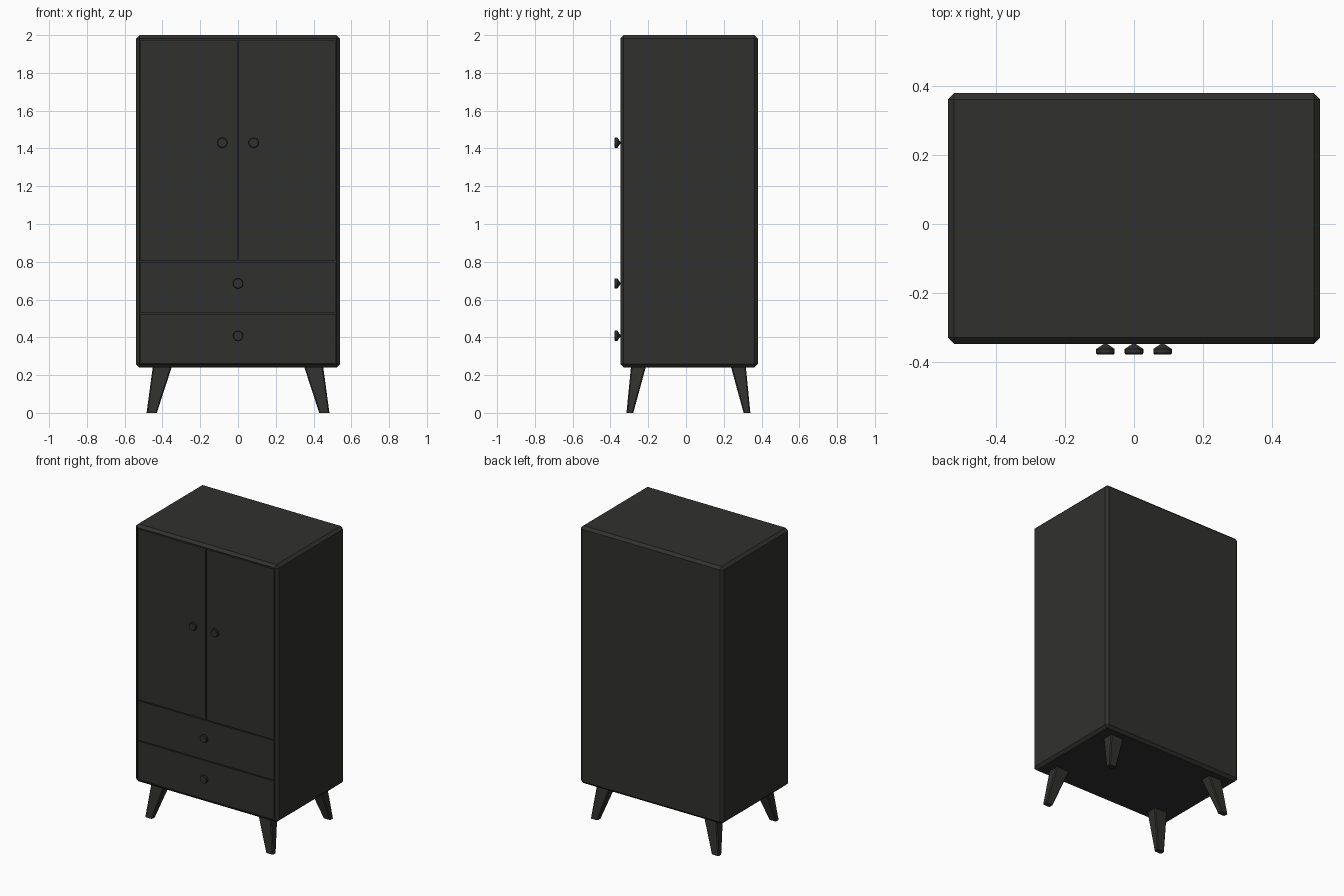
import bpy, bmesh, math
from mathutils import Matrix

if "Cube" in bpy.data.objects:
    bpy.data.objects.remove(bpy.data.objects["Cube"])

mat = bpy.data.materials.new("charcoal")
mat.diffuse_color = (0.03, 0.03, 0.028, 1)
mat.use_nodes = True
mat.node_tree.nodes["Principled BSDF"].inputs["Base Color"].default_value = mat.diffuse_color

FRONT, BACK = -0.348, 0.38
MID = (FRONT + BACK) / 2


def finish(name, bm):
    bmesh.ops.recalc_face_normals(bm, faces=bm.faces)
    mesh = bpy.data.meshes.new(name)
    bm.to_mesh(mesh)
    bm.free()
    mesh.materials.append(mat)
    ob = bpy.data.objects.new(name, mesh)
    bpy.context.collection.objects.link(ob)
    return ob


def box(x0, x1, y0, y1, z0, z1, bevel=0.0):
    bm = bmesh.new()
    bmesh.ops.create_cube(bm, size=1)
    for v in bm.verts:
        v.co.x = x1 if v.co.x > 0 else x0
        v.co.y = y1 if v.co.y > 0 else y0
        v.co.z = z1 if v.co.z > 0 else z0
    if bevel:
        bmesh.ops.bevel(bm, geom=bm.edges[:], offset=bevel, segments=1,
                        affect='EDGES', profile=0.5)
    return bm


# Cabinet with chamfered edges and a shallow front recess
bm = box(-0.54, 0.54, FRONT, BACK, 0.24, 2.0, 0.018)
bm.normal_update()
front = max((f for f in bm.faces if f.normal.y < -0.99), key=lambda f: f.calc_area())
bmesh.ops.inset_individual(bm, faces=[front], thickness=0.002)
recess = bmesh.ops.extrude_discrete_faces(bm, faces=[front])["faces"][0]
bmesh.ops.translate(bm, verts=recess.verts[:], vec=(0, 0.018, 0))
finish("cabinet", bm)

# Doors and drawer fronts
panels = {
    "left_door": (-0.515, -0.003, 0.806, 1.973),
    "right_door": (0.003, 0.515, 0.806, 1.973),
    "upper_drawer": (-0.515, 0.515, 0.53, 0.80),
    "lower_drawer": (-0.515, 0.515, 0.262, 0.524),
}
for name, (x0, x1, z0, z1) in panels.items():
    finish(name, box(x0, x1, FRONT + 0.001, FRONT + 0.02, z0, z1))


# Turned knobs, narrow at the panel and wide at the front
def knob(name, x, z):
    bm = bmesh.new()
    profile = [(0.006, 0.006), (0.006, -0.001), (0.027, -0.015), (0.027, -0.027), (0.024, -0.031)]
    n, rings = 20, []
    for r, d in profile:
        rings.append([bm.verts.new((x + r * math.cos(2 * math.pi * i / n), FRONT + d,
                                    z + r * math.sin(2 * math.pi * i / n))) for i in range(n)])
    for a, b in zip(rings, rings[1:]):
        for i in range(n):
            j = (i + 1) % n
            bm.faces.new((a[i], a[j], b[j], b[i]))
    bm.faces.new(rings[0])
    bm.faces.new(rings[-1])
    ob = finish(name, bm)
    bpy.ops.object.select_all(action='DESELECT')
    ob.select_set(True)
    bpy.context.view_layer.objects.active = ob
    bpy.ops.object.shade_smooth_by_angle(angle=math.radians(30))


knob("left_door_knob", -0.083, 1.43)
knob("right_door_knob", 0.083, 1.43)
knob("upper_drawer_knob", 0, 0.685)
knob("lower_drawer_knob", 0, 0.408)

# Splayed tapered legs, mirrored to the four corners
for side, sx in (("left", -1), ("right", 1)):
    for end, sy in (("front", -1), ("back", 1)):
        bm = box(0, 1, 0, 1, 0, 1)
        for v in bm.verts:
            if v.co.z > 0.5:
                xs, ys, z = (0.35, 0.451), (0.225, 0.304), 0.245
            else:
                xs, ys, z = (0.43, 0.484), (0.292, 0.328), 0.0
            v.co = (sx * xs[round(v.co.x)], MID * 0.8 + sy * ys[round(v.co.y)], z)
        uprights = [e for e in bm.edges if abs(e.verts[0].co.z - e.verts[1].co.z) > 0.1]
        bmesh.ops.recalc_face_normals(bm, faces=bm.faces)
        bmesh.ops.bevel(bm, geom=uprights, offset=0.006, segments=1, affect='EDGES', profile=0.5)
        finish(f"{end}_{side}_leg", bm)
